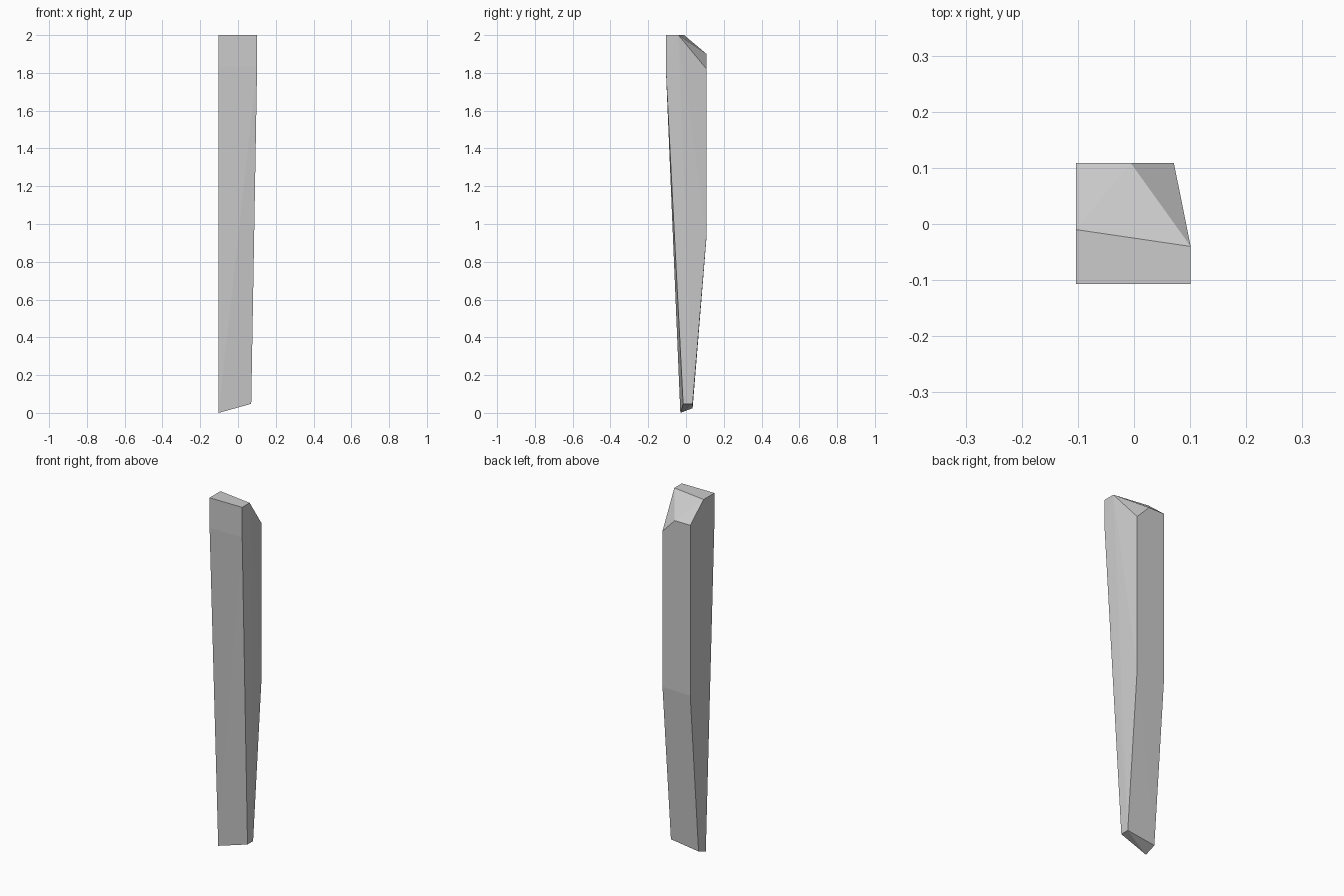
import bpy
import bmesh

if "Cube" in bpy.data.objects:
    bpy.data.objects.remove(bpy.data.objects["Cube"])

LEFT, FRONT, BACK = -0.103, -0.107, 0.109

# Corner points of the tapered plank, listed by level; its hull gives the facets
levels = [
    # slanted pointed foot
    [(LEFT, -0.03, 0.0), (LEFT, 0.035, 0.025), (0.07, 0.035, 0.048), (0.07, -0.015, 0.048)],
    # knee on the back face
    [(LEFT, BACK, 0.935), (0.071, BACK, 0.94)],
    # start of the straight front band
    [(LEFT, FRONT, 1.83), (0.101, FRONT, 1.83)],
    # lower rim of the chamfered top
    [(LEFT, BACK, 1.90), (-0.006, BACK, 1.90), (0.071, BACK, 1.82)],
    # flat strip on top
    [(LEFT, FRONT, 2.0), (0.101, FRONT, 2.0), (0.101, -0.04, 2.0), (LEFT, -0.01, 2.0)],
]

bm = bmesh.new()
for level in levels:
    for co in level:
        bm.verts.new(co)
bmesh.ops.convex_hull(bm, input=bm.verts[:])
bmesh.ops.dissolve_limit(bm, angle_limit=0.002, verts=bm.verts[:], edges=bm.edges[:])
bmesh.ops.recalc_face_normals(bm, faces=bm.faces[:])

mesh = bpy.data.meshes.new("wooden_plank")
bm.to_mesh(mesh)
bm.free()
plank = bpy.data.objects.new("wooden_plank", mesh)
bpy.context.collection.objects.link(plank)
